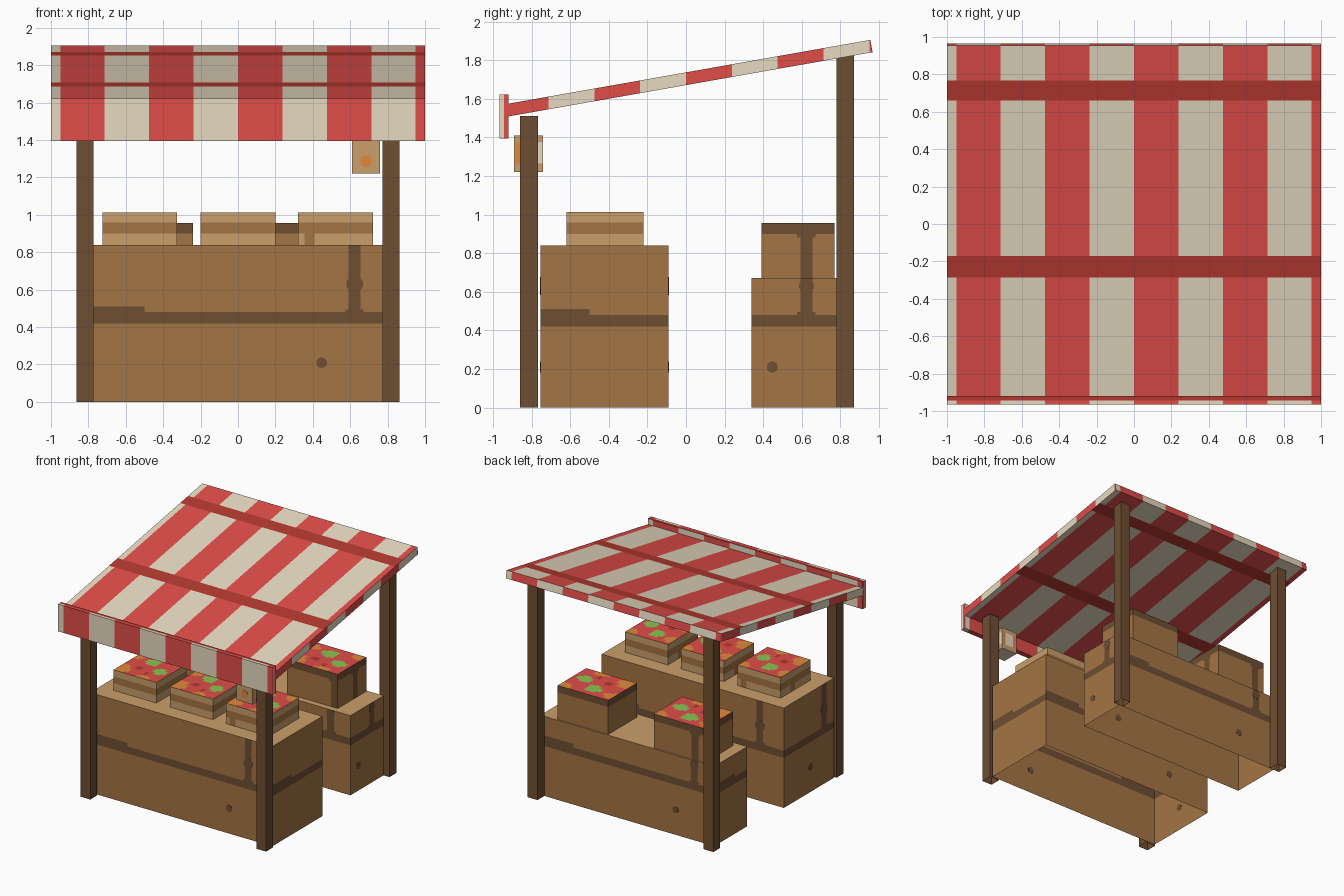
import bpy, bmesh, math
from mathutils import Matrix, Vector

if "Cube" in bpy.data.objects:
    bpy.data.objects.remove(bpy.data.objects["Cube"])


def lin(c):
    c /= 255
    return c / 12.92 if c <= 0.04045 else ((c + 0.055) / 1.055) ** 2.4


# Palette
PALETTE = [("red", (224, 77, 73)), ("cream", (231, 218, 193)), ("dark_red", (179, 57, 48)),
           ("brown_wood", (164, 117, 68)), ("light_wood", (202, 159, 107)),
           ("dark_wood", (112, 78, 50)), ("green", (139, 196, 84)), ("orange", (225, 136, 60))]
MATS = []
for name, rgb in PALETTE:
    m = bpy.data.materials.new(name)
    m.diffuse_color = (*[lin(c) for c in rgb], 1)
    m.use_nodes = True
    m.node_tree.nodes["Principled BSDF"].inputs["Base Color"].default_value = m.diffuse_color
    MATS.append(m)
RED, CREAM, DRED, BROWN, LIGHT, DARK, GREEN, ORANGE = range(8)
STRIPE = 0.2375


def box(x0, x1, y0, y1, z0, z1):
    bm = bmesh.new()
    bmesh.ops.create_cube(bm, size=1)
    for v in bm.verts:
        v.co = Vector((x1 if v.co.x > 0 else x0, y1 if v.co.y > 0 else y0, z1 if v.co.z > 0 else z0))
    return bm


def cut(bm, axis, values):
    n = Vector((0, 0, 0))
    n[axis] = 1
    for val in values:
        bmesh.ops.bisect_plane(bm, geom=bm.verts[:] + bm.edges[:] + bm.faces[:], dist=1e-5,
                               plane_co=n * val, plane_no=n)


def paint(bm, rule):
    bm.normal_update()
    for f in bm.faces:
        f.material_index = rule(f.calc_center_median(), f.normal)


def finish(bm, name):
    me = bpy.data.meshes.new(name)
    bm.to_mesh(me)
    bm.free()
    for m in MATS:
        me.materials.append(m)
    ob = bpy.data.objects.new(name, me)
    bpy.context.collection.objects.link(ob)
    return ob


def drop_bottom(bm):
    bm.normal_update()
    bmesh.ops.delete(bm, geom=[f for f in bm.faces if f.normal.z < -0.9], context='FACES')


def disc(bm, p, axis, r, mat_index):
    """Thin round plate lying in a side face."""
    mat = Matrix.Translation(p) @ Matrix.Rotation(math.pi / 2, 4, 'X' if axis == 'Y' else 'Y')
    res = bmesh.ops.create_cone(bm, cap_ends=True, segments=10, radius1=r, radius2=r, depth=0.003, matrix=mat)
    for f in {f for v in res['verts'] for f in v.link_faces}:
        f.material_index = mat_index


def side_u(c, n):
    """Horizontal pattern coordinate, running rightwards on every side."""
    if abs(n.y) > abs(n.x):
        return c.x if n.y < 0 else -c.x
    return c.y if n.x > 0 else -c.y


def both(*vals):
    return [s * v for v in vals for s in (-1, 1)]


# Timber pattern of the counters and tall crates: bands and a flared upright
def timber(c, n):
    if n.z > 0.5:
        return LIGHT
    u, z = side_u(c, n), c.z
    if z > 0.90 or 0.42 < z < 0.48 or (z < 0.51 and z > 0.42 and u < -0.50):
        return DARK
    if z > 0.48 and 0.592 < u < 0.655:
        return DARK
    if (0.48 < z < 0.495 or 0.88 < z) and 0.575 < u < 0.672:
        return DARK
    return BROWN


# Counters: open underneath, with round knots on the sides
def counter(name, x0, x1, y0, y1, z1):
    bm = box(x0, x1, y0, y1, 0, z1)
    drop_bottom(bm)
    cut(bm, 2, (0.42, 0.48, 0.495, 0.51))
    for axis in (0, 1):
        cut(bm, axis, both(0.50, 0.575, 0.592, 0.655, 0.672))
    paint(bm, timber)
    for u, z, r in ((0.624, 0.63, 0.046), (0.447, 0.21, 0.029)):
        for p, axis in (((u, y0), 'Y'), ((-u, y1), 'Y'), ((x1, u), 'X'), ((x0, -u), 'X')):
            if x0 <= p[0] <= x1 and y0 <= p[1] <= y1 and z + r <= z1 + 0.01:
                disc(bm, (*p, z), axis, min(r, z1 - z), DARK)
    finish(bm, name)


counter("front_counter", -0.848, 0.848, -0.755, -0.09, 0.84)
counter("back_counter", -0.808, 0.808, 0.34, 0.78, 0.67)

# Produce colours on crate tops: (x, y, radius, colour) in crate-relative units
BLOBS = [(0.45, 0.70, 0.15, GREEN), (0.78, 0.42, 0.14, GREEN), (0.05, 0.15, 0.22, ORANGE),
         (0.95, 0.95, 0.18, ORANGE), (0.05, 0.80, 0.14, ORANGE), (0.65, 0.05, 0.12, ORANGE),
         (0.36, 0.36, 0.07, DRED), (0.62, 0.22, 0.06, DRED)]


def crate(name, x0, x1, y0, y1, z0, z1, side_rule):
    bm = box(x0, x1, y0, y1, z0, z1)
    drop_bottom(bm)
    cut(bm, 2, (0.88, 0.90, 0.958))
    for axis in (0, 1):
        cut(bm, axis, both(0.575, 0.592, 0.655, 0.672, 0.355, 0.41))
    for axis, a, b in ((0, x0, x1), (1, y0, y1)):
        cut(bm, axis, [a + (b - a) * i / 14 for i in range(1, 14)])

    def rule(c, n):
        if n.z < 0.5:
            return side_rule(c, n)
        u, v = (c.x - x0) / (x1 - x0), (c.y - y0) / (y1 - y0)
        for bx, by, r, col in BLOBS:
            if math.hypot(u - bx, v - by) < r:
                return col
        return RED
    paint(bm, rule)
    finish(bm, name)


def pale_crate(c, n):
    if 0.90 < c.z < 0.958 or (c.z < 0.90 and 0.355 < side_u(c, n) < 0.41):
        return BROWN
    return LIGHT


# Front crates and taller back crates
for i, cx in enumerate((-0.525, 0.0, 0.522)):
    crate(f"front_crate_{i + 1}", cx - 0.2, cx + 0.2, -0.62, -0.22, 0.84, 1.012, pale_crate)
for i, cx in enumerate((-0.475, 0.42)):
    crate(f"back_crate_{i + 1}", cx - 0.235, cx + 0.235, 0.39, 0.77, 0.67, 0.957, timber)

# Posts, open at the foot
for side, sx in (("left", -1), ("right", 1)):
    xa, xb = sorted((sx * 0.772, sx * 0.864))
    for where, y0, y1, z1 in (("front", -0.86, -0.768, 1.51), ("back", 0.78, 0.87, 1.825)):
        bm = box(xa, xb, y0, y1, 0, z1)
        drop_bottom(bm)
        paint(bm, lambda c, n: DARK)
        finish(bm, f"{where}_{side}_post")


# Awning: tilted slab with stripes and two cross bands, mirrored underneath
def stripes(c, n):
    if abs(n.z) > 0.5:
        if 0.66 < c.y < 0.767 or -0.285 < c.y < -0.17:
            return DRED
        u = c.x if n.z > 0 else -c.x
    else:
        u = side_u(c, n)
    return RED if math.floor(u / STRIPE) % 2 == 0 else CREAM


CUTS = [k * STRIPE for k in range(-4, 5)]
bm = box(-1, 1, -0.93, 0.955, 0, 1)
t = math.radians(10)
for v in bm.verts:
    top = v.co.z > 0.5
    v.co.z = 1.905 + (v.co.y - 0.955) * math.tan(t)
    if not top:
        v.co += Vector((0, math.sin(t), -math.cos(t))) * 0.065
cut(bm, 0, CUTS)
cut(bm, 1, CUTS + [0.66, 0.767, -0.285, -0.17])
paint(bm, stripes)
finish(bm, "awning")

# Valance along the front edge
bm = box(-1, 1, -0.965, -0.92, 1.395, 1.623)
cut(bm, 0, CUTS)
cut(bm, 1, [-0.943])
paint(bm, lambda c, n: DRED if n.z > 0.5 and c.y > -0.943 else
      stripes(c, n) if abs(n.x) < 0.5 else (CREAM if c.y < -0.943 else RED))
finish(bm, "valance")

# Lantern: wooden box with pale windows edged in orange
LX, LY = 0.685, -0.815
bm = box(LX - 0.075, LX + 0.075, LY - 0.075, LY + 0.075, 1.22, 1.41)
cut(bm, 2, (1.265, 1.375))
for axis, m in ((0, LX), (1, LY)):
    cut(bm, axis, (m - 0.065, m - 0.04, m + 0.04, m + 0.065))


def lantern(c, n):
    if n.z < -0.5:
        return CREAM
    if n.z > 0.5 or n.y < -0.5 or not 1.265 < c.z < 1.375:
        return LIGHT
    if abs(n.x) > 0.5:
        d = c.y - LY
        return CREAM if d > -0.04 else ORANGE if d > -0.065 else LIGHT
    d = abs(c.x - LX)
    return CREAM if d < 0.04 else ORANGE if d < 0.065 else LIGHT


paint(bm, lantern)
disc(bm, (LX, LY - 0.075, 1.285), 'Y', 0.032, ORANGE)
finish(bm, "lantern")
